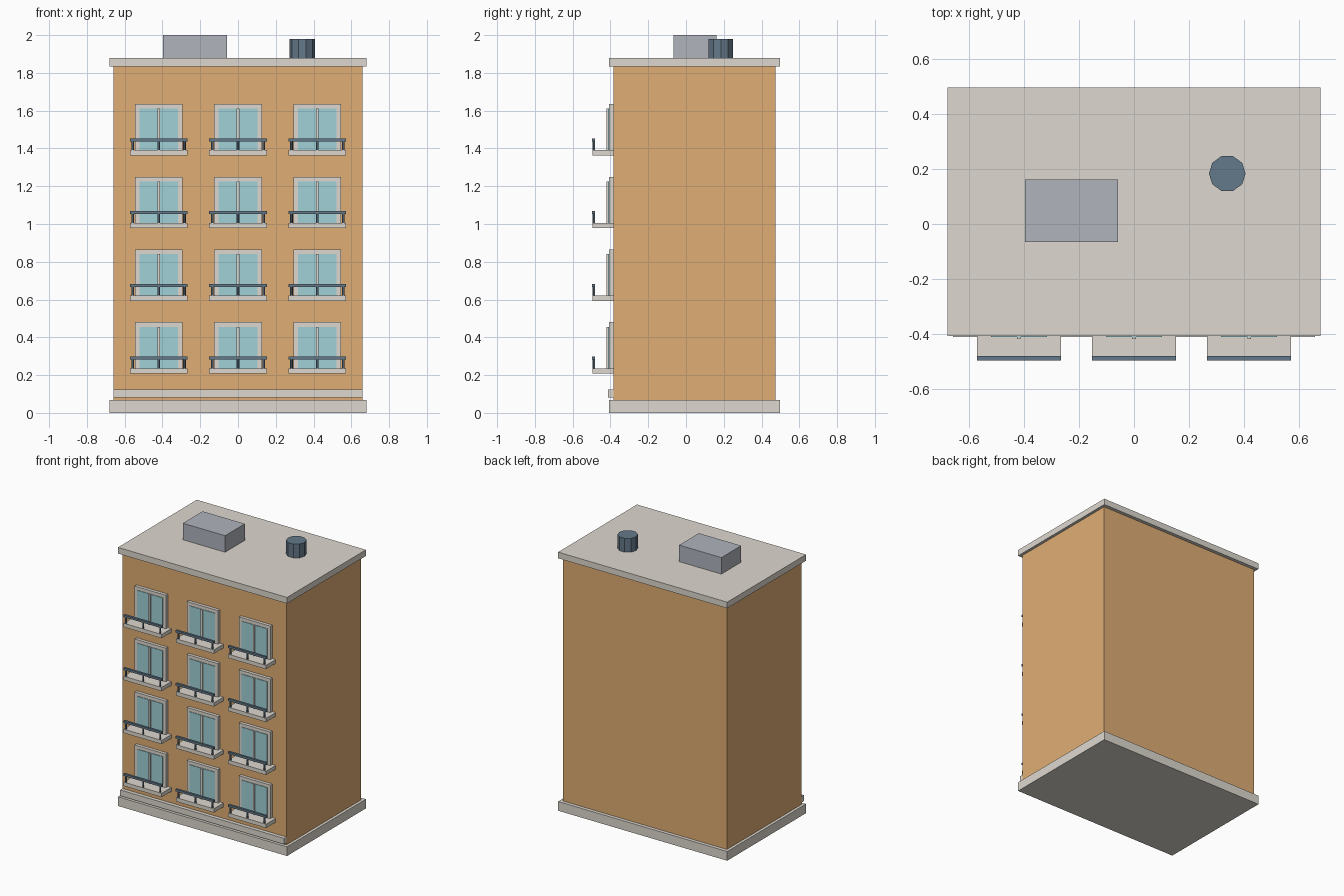
import bpy
from math import radians

if "Cube" in bpy.data.objects:
    bpy.data.objects.remove(bpy.data.objects["Cube"])


def material(name, r, g, b):
    m = bpy.data.materials.new(name)
    m.diffuse_color = (*[(c / 255) ** 2.2 for c in (r, g, b)], 1)
    m.use_nodes = True
    m.node_tree.nodes["Principled BSDF"].inputs["Base Color"].default_value = m.diffuse_color
    return m


WALL = material("wall_orange", 222, 172, 115)
TRIM = material("trim_cream", 221, 216, 207)
GLASS = material("glass_blue", 160, 208, 214)
METAL = material("metal_slate", 100, 120, 136)
GREY = material("hut_grey", 174, 178, 187)


def box(name, x, y, z, mat):
    """Box from (min, max) ranges on each axis."""
    bpy.ops.mesh.primitive_cube_add(size=1, location=[(a + b) / 2 for a, b in (x, y, z)])
    ob = bpy.context.object
    ob.scale = [b - a for a, b in (x, y, z)]
    bpy.ops.object.transform_apply(location=False, rotation=False, scale=True)
    ob.name = name
    ob.data.materials.append(mat)
    return ob


def prism(name, x, y, z, radius, sides, mat, turn=0):
    """Upright prism standing between the z range."""
    bpy.ops.mesh.primitive_cylinder_add(vertices=sides, radius=radius, depth=z[1] - z[0],
                                        location=(x, y, (z[0] + z[1]) / 2),
                                        rotation=(0, 0, radians(turn)))
    ob = bpy.context.object
    ob.name = name
    ob.data.materials.append(mat)
    return ob


# Main masses
FRONT = -0.385
box("base_slab", (-0.68, 0.68), (-0.408, 0.498), (0, 0.067), TRIM)
box("main_walls", (-0.66, 0.66), (FRONT, 0.473), (0.067, 1.835), WALL)
box("roof_slab", (-0.68, 0.68), (-0.408, 0.498), (1.835, 1.88), TRIM)
box("front_band", (-0.66, 0.66), (-0.412, FRONT), (0.081, 0.124), TRIM)

# Rooftop hut and water tank
box("roof_hut", (-0.398, -0.058), (-0.065, 0.162), (1.88, 2.0), GREY)
prism("roof_tank", 0.34, 0.184, (1.88, 1.98), 0.067, 10, METAL, 90)

# Windows with balconies: four floors, three columns
for floor in range(4):
    z = 0.208 + 0.385 * floor
    for col in range(3):
        x = (col - 1) * 0.42
        tag = f"_{floor + 1}_{col + 1}"

        def span(half):
            return (x - half, x + half)

        box("window_frame" + tag, span(0.126), (-0.408, FRONT), (z + 0.002, z + 0.272), TRIM)
        box("window_glass" + tag, span(0.102), (-0.412, FRONT), (z + 0.026, z + 0.248), GLASS)
        box("window_mullion" + tag, span(0.007), (-0.42, FRONT), (z + 0.026, z + 0.248), TRIM)
        box("balcony_slab" + tag, span(0.153), (-0.496, FRONT), (z, z + 0.028), TRIM)
        box("balcony_rail" + tag, span(0.153), (-0.498, -0.482), (z + 0.074, z + 0.09), METAL)
        for i in (-1, 0, 1):
            prism(f"balcony_post{tag}_{i + 2}", x + i * 0.137, -0.489,
                  (z + 0.028, z + 0.076), 0.007, 6, METAL, 90)
